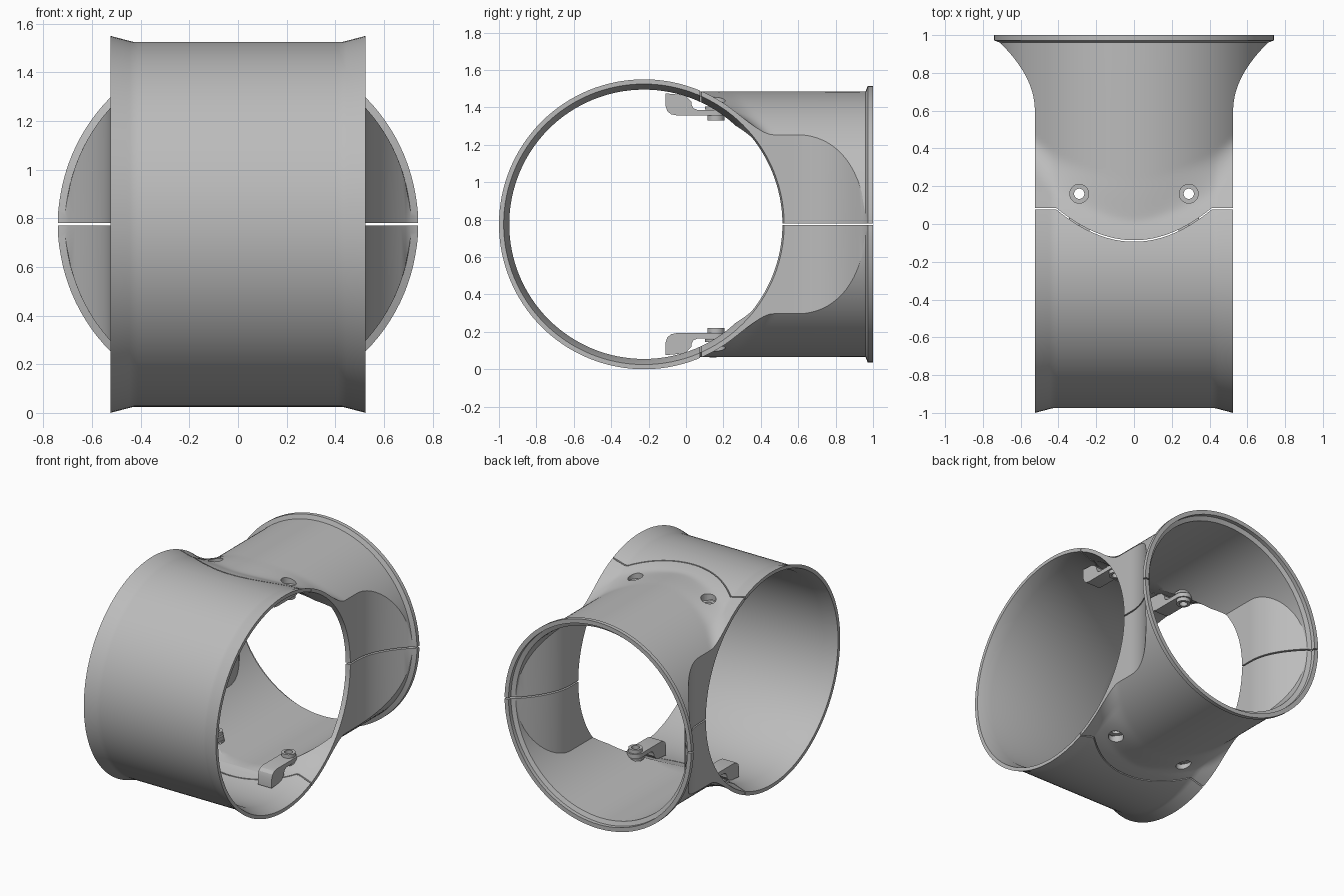
import bpy, bmesh, math

if "Cube" in bpy.data.objects:
    bpy.data.objects.remove(bpy.data.objects["Cube"])

ZC, YC = 0.775, -0.225          # axis of the wide cross tube
HALF = 0.525                    # half width of the fitting

grey = bpy.data.materials.new("plain_grey")
grey.diffuse_color = (0.5, 0.5, 0.5, 1)
grey.use_nodes = True
grey.node_tree.nodes["Principled BSDF"].inputs["Base Color"].default_value = grey.diffuse_color


def finish(name, bm):
    bmesh.ops.remove_doubles(bm, verts=bm.verts, dist=1e-5)
    bmesh.ops.recalc_face_normals(bm, faces=bm.faces)
    me = bpy.data.meshes.new(name)
    bm.to_mesh(me)
    bm.free()
    me.materials.append(grey)
    ob = bpy.data.objects.new(name, me)
    bpy.context.collection.objects.link(ob)
    return ob


def select(ob):
    bpy.ops.object.select_all(action='DESELECT')
    ob.select_set(True)
    bpy.context.view_layer.objects.active = ob


def boolean(ob, cutter, op='DIFFERENCE'):
    select(ob)
    m = ob.modifiers.new("cut", 'BOOLEAN')
    m.operation, m.solver, m.object = op, 'EXACT', cutter
    bpy.ops.object.modifier_apply(modifier=m.name)
    bpy.data.objects.remove(cutter)


# Tube dimensions
def flare(x):                   # cross tube: lip at both ends
    return 0.025 * max(0.0, abs(x) - 0.43) / (HALF - 0.43)


def radius_b(y):                # rear tube: rim at the mouth
    return 0.71 + 0.03 * min(1, max(0, (y - 0.96) / 0.012))


def width_b(y):                 # rear tube: flat sides that flare to the mouth
    if y >= 0.96:
        return radius_b(y)
    return HALF + 0.185 * (max(0, y - 0.6) / 0.36) ** 2


def height_b(x, y, t):
    return math.sqrt(max(4e-6, (radius_b(y) - t) ** 2 - x * x))


def blended(x, y):              # both tubes with a soft fillet between
    a = math.sqrt(max(0, (0.75 + flare(x)) ** 2 - (y - YC) ** 2))
    b = height_b(x, y, 0)
    u = min(1, max(0, (y + 0.02) / 0.3))
    k = 1e-4 + 0.13 * u * u * (3 - 2 * u)
    return max(a, b) + max(k - abs(a - b), 0) ** 2 / (4 * k)


MOUTH = [0.35 + 0.61 * i / 30 for i in range(1, 31)] + [0.972, 1.0]


def outer_column(s):
    col = []
    for i in range(33):
        a = math.pi / 2 * i / 32
        r = 0.75 + flare(s * HALF)
        col.append((s * HALF, YC - r * math.cos(a), r * math.sin(a)))
    ys = [YC + 0.575 * i / 32 for i in range(1, 33)] + MOUTH
    return col + [(s * width_b(y), y, blended(s * width_b(y), y)) for y in ys]


def inner_column(s):
    ys = [-0.2, 0.1, 0.35] + MOUTH + [1.03]
    return [(s * (width_b(y) - 0.03), y, height_b(s * (width_b(y) - 0.03), y, 0.03)) for y in ys]


def mirrored_solid(name, column, n=56):
    """Solid between a height field and its mirror image below the axis."""
    bm = bmesh.new()
    cols = []
    for j in range(n + 1):
        c = column(math.sin(math.pi * (j / n - 0.5)))
        cols.append([[bm.verts.new((x, y, ZC + sg * h)) for x, y, h in c] for sg in (1, -1)])
    for a, b in zip(cols, cols[1:]):
        for k in (0, 1):
            for i in range(len(a[k]) - 1):
                bm.faces.new((a[k][i], a[k][i + 1], b[k][i + 1], b[k][i]))
        for i in (0, -1):
            bm.faces.new((a[0][i], b[0][i], b[1][i], a[1][i]))
    for t, u in (cols[0], cols[-1]):
        for i in range(len(t) - 1):
            bm.faces.new((t[i], t[i + 1], u[i + 1], u[i]))
    return finish(name, bm)


def prism(name, pts, axis, lo, hi):
    """Extrude a 2D outline along x (points are y,z) or z (points are x,y)."""
    bm = bmesh.new()
    put = (lambda p, d: (d, *p)) if axis == 'x' else (lambda p, d: (*p, d))
    a, b = [[bm.verts.new(put(p, d)) for p in pts] for d in (lo, hi)]
    bm.faces.new(a)
    bm.faces.new(b)
    for i in range(len(pts)):
        j = (i + 1) % len(pts)
        bm.faces.new((a[i], a[j], b[j], b[i]))
    return finish(name, bm)


def disc(x, y, r, lo, hi, n=32):
    pts = [(x + r * math.cos(2 * math.pi * i / n), y + r * math.sin(2 * math.pi * i / n)) for i in range(n)]
    return prism("disc", pts, 'z', min(lo, hi), max(lo, hi))


# Hollow T-shaped shell
shell = mirrored_solid("shell", outer_column)
boolean(shell, mirrored_solid("rear_bore", inner_column))
bm = bmesh.new()
rings = []
for x, r in ((-0.62, 0.75), (-HALF, 0.75), (-0.43, 0.72), (0.43, 0.72), (HALF, 0.75), (0.62, 0.75)):
    rings.append([bm.verts.new((x, YC + r * math.cos(math.tau * i / 128), ZC + r * math.sin(math.tau * i / 128)))
                  for i in range(128)])
for a, b in zip(rings, rings[1:]):
    for i in range(128):
        bm.faces.new((a[i], a[i - 1], b[i - 1], b[i]))
bm.faces.new(rings[0])
bm.faces.new(rings[-1])
boolean(shell, finish("cross_bore", bm))

# Thin seams: curved one between front and rear, straight one between rear halves
arc = [(0.41 * i / 16, 0.08 - 0.17 * (1 - (i / 16) ** 2)) for i in range(-16, 17)]
line = [(-0.65, 0.08)] + arc + [(0.65, 0.08)]
seam = [(x, y - 0.004) for x, y in line] + [(x, y + 0.004) for x, y in reversed(line)]
boolean(shell, prism("curved_seam", seam, 'z', -0.2, 1.8))
flat = [(-0.9, 0.35), (0.9, 0.35), (0.9, 1.2), (-0.9, 1.2)]
boolean(shell, prism("flat_seam", flat, 'z', ZC - 0.005, ZC + 0.005))

# Screw holes and inner brackets, four of each
HY = 0.16
for sz, level in ((1, "upper"), (-1, "lower")):
    for hx, side in ((-0.29, "left"), (0.29, "right")):
        def z(h):
            return ZC + sz * h
        boolean(shell, disc(hx, HY, 0.05, z(0.63), z(0.9)))
        boolean(shell, disc(hx, HY, 0.027, z(0.4), z(0.9)))
        # bracket: curved foot on the front shell with an arm to the screw
        prof = [(-0.11, 0.7), (-0.11, 0.635), (-0.1, 0.605), (-0.08, 0.588), (-0.05, 0.582), (HY, 0.582),
                (HY, 0.612), (0.06, 0.612), (0.04, 0.62), (0.03, 0.64), (0.03, 0.655), (-0.005, 0.69)]
        arm = prism(f"{level}_{side}_bracket", [(y, z(h)) for y, h in prof], 'x', hx - 0.055, hx + 0.055)
        boolean(arm, disc(hx, HY, 0.055, z(0.582), z(0.612)), 'UNION')
        boolean(arm, disc(hx, HY, 0.027, z(0.4), z(0.9)))
        for label, r, lo, hi in (("boss", 0.058, 0.613, 0.629), ("nut", 0.046, 0.555, 0.581)):
            part = disc(hx, HY, r, z(lo), z(hi))
            part.name = f"{level}_{side}_{label}"
            boolean(part, disc(hx, HY, 0.027, z(0.4), z(0.9)))

# Split the shell along its seams and name the pieces
select(shell)
bpy.ops.object.mode_set(mode='EDIT')
bpy.ops.mesh.select_all(action='SELECT')
bpy.ops.mesh.separate(type='LOOSE')
bpy.ops.object.mode_set(mode='OBJECT')
for ob in list(bpy.data.objects):
    if ob.name.startswith("shell"):
        ys = [c[1] for c in ob.bound_box]
        zs = [c[2] for c in ob.bound_box]
        ob.name = "front_shell" if min(ys) < -0.5 else ("rear_upper_shell" if max(zs) > 1 else "rear_lower_shell")

# Smooth shading with crisp edges
for ob in bpy.data.objects:
    select(ob)
    bpy.ops.object.shade_smooth_by_angle(angle=math.radians(28))
